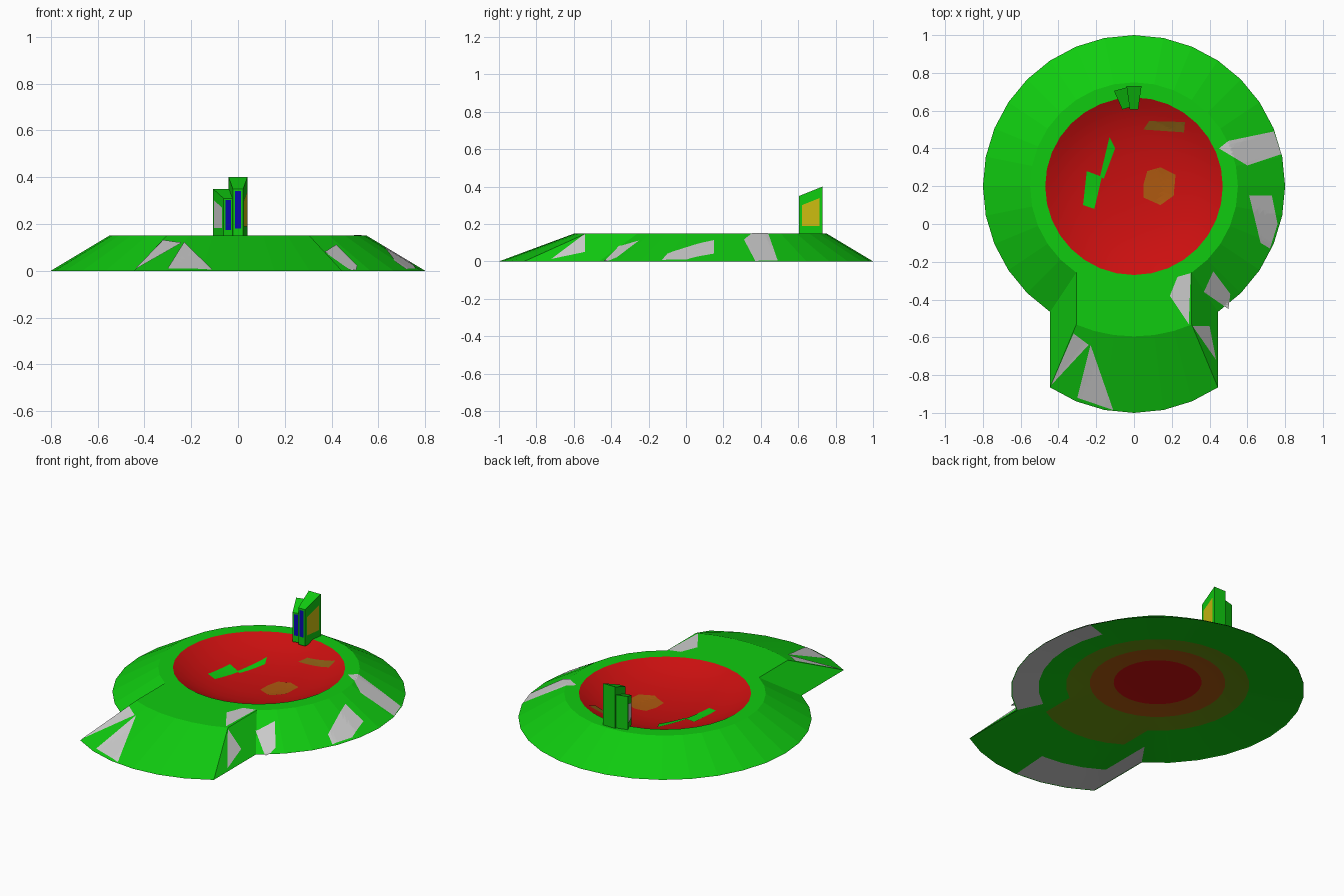
import bpy, bmesh, math
from mathutils import Vector, Matrix
from mathutils.bvhtree import BVHTree

if "Cube" in bpy.data.objects:
    bpy.data.objects.remove(bpy.data.objects["Cube"])


def mat(name, r, g, b):
    m = bpy.data.materials.new(name)
    m.diffuse_color = (r, g, b, 1)
    m.use_nodes = True
    m.node_tree.nodes["Principled BSDF"].inputs["Base Color"].default_value = m.diffuse_color
    return m


GREEN = mat("green", 0.005, 0.6, 0.005)
RED = mat("red", 0.6, 0.005, 0.005)
BLUE = mat("blue", 0.003, 0.003, 0.45)
YELLOW = mat("yellow", 0.6, 0.5, 0.005)
BROWN = mat("brown", 0.25, 0.11, 0.007)
OLIVE = mat("olive", 0.15, 0.3, 0.005)
RUST = mat("rust", 0.42, 0.1, 0.005)
GREY = mat("grey", 0.62, 0.62, 0.62)


def finish(name, bm, mats):
    me = bpy.data.meshes.new(name)
    bm.to_mesh(me)
    bm.free()
    for m in mats:
        me.materials.append(m)
    ob = bpy.data.objects.new(name, me)
    bpy.context.collection.objects.link(ob)
    return ob


def outline(r, z, corner=0.0, middle=0.0):
    """32-sided circle around (0, 0.2); the six front sides are pushed forward."""
    pts = []
    for i in range(-16, 16):
        a = math.radians(i * 11.25)
        p = Vector((r * math.sin(a), 0.2 - r * math.cos(a), z))
        s = middle + (corner - middle) * (abs(i) / 3) ** 2
        q = p - Vector((0, s, 0))
        if i == -3:
            pts += [p, q]
        elif i == 3:
            pts += [q, p]
        else:
            pts.append(q if abs(i) < 3 else p)
    return pts


def shell(rings, mat_of, smooth_from):
    """Skin successive outlines, last one closed to a centre point."""
    bm = bmesh.new()
    loops = [[bm.verts.new(p) for p in ring] for ring in rings[:-1]]
    tip = bm.verts.new(rings[-1])
    n = len(loops[0])
    for k, a in enumerate(loops):
        for i in range(n):
            j = (i + 1) % n
            if k + 1 < len(loops):
                b = loops[k + 1]
                f = bm.faces.new((a[i], a[j], b[j], b[i]))
            else:
                f = bm.faces.new((a[i], a[j], tip))
            f.material_index = mat_of(k, f.calc_center_median())
            f.smooth = k >= smooth_from
    bmesh.ops.remove_doubles(bm, verts=bm.verts, dist=0.0005)
    return bm


# mound with front tongue, flat rim and round smooth bowl
bowl = [(0.42, 0.123), (0.36, 0.098), (0.28, 0.074), (0.15, 0.053)]
rings = [outline(0.8, 0, 0.4, 0.4), outline(0.55, 0.15, 0.275, 0.245), outline(0.47, 0.15)]
rings += [outline(r, z) for r, z in bowl] + [Vector((0, 0.2, 0.048))]
bm = shell(rings, lambda k, c: int(k > 1), 2)
tree = BVHTree.FromBMesh(bm)
finish("mound", bm, [GREEN, RED])


# shallow underside, green fading to red, grey at two edges
def under_mat(k, c):
    right = c.x > 0.4 and -0.5 < c.y < 0.5
    tongue = c.y < -0.45 and (c.x < -0.33 or (c.x < -0.05 and c.y < -0.75))
    if k == 0 and (right or tongue):
        return 4
    return (0, 0, 1, 2, 3)[k]


under = [outline(0.795, 0.001, 0.4, 0.4), outline(0.65, 0.015, 0.33, 0.33),
         outline(0.5, 0.03, 0.2, 0.2), outline(0.37, 0.042), outline(0.24, 0.047),
         Vector((0, 0.2, 0.045))]
bm = shell(under, under_mat, 0)
bmesh.ops.reverse_faces(bm, faces=bm.faces)
finish("underside", bm, [GREEN, OLIVE, RUST, RED, GREY])


# surface patches laid on the mound
def patch(name, material, pts):
    bm = bmesh.new()
    bm.faces.new([bm.verts.new((x, y, 0)) for x, y in pts])
    bmesh.ops.triangulate(bm, faces=bm.faces)
    bmesh.ops.subdivide_edges(bm, edges=bm.edges, cuts=7, use_grid_fill=True)
    for v in bm.verts:
        hit = tree.ray_cast(Vector((v.co.x, v.co.y, 1)), Vector((0, 0, -1)))[0]
        v.co.z = (hit.z if hit else 0) + 0.003
    bmesh.ops.recalc_face_normals(bm, faces=bm.faces)
    if sum(f.normal.z for f in bm.faces) < 0:
        bmesh.ops.reverse_faces(bm, faces=bm.faces)
    finish(name, bm, [material])


patch("rock_right_back", GREY, [(0.45, 0.4), (0.6, 0.31), (0.78, 0.37), (0.74, 0.49), (0.5, 0.44)])
patch("rock_right_mid", GREY, [(0.61, 0.15), (0.73, 0.15), (0.76, 0.0), (0.72, -0.13), (0.67, -0.1)])
patch("rock_right_front", GREY, [(0.42, -0.25), (0.37, -0.36), (0.5, -0.45), (0.51, -0.37)])
patch("rock_tongue_top", GREY, [(0.3, -0.26), (0.23, -0.28), (0.19, -0.38), (0.29, -0.53)])
patch("rock_tongue_side", GREY, [(0.31, -0.54), (0.4, -0.54), (0.435, -0.72)])
patch("rock_tongue_left", GREY, [(-0.44, -0.855), (-0.32, -0.58), (-0.24, -0.64)])
patch("rock_tongue_front", GREY, [(-0.23, -0.64), (-0.3, -0.92), (-0.11, -0.985)])
patch("grass_back", GREEN, [(-0.13, 0.46), (-0.1, 0.4), (-0.16, 0.24), (-0.18, 0.25)])
patch("grass_front", GREEN, [(-0.25, 0.28), (-0.27, 0.1), (-0.21, 0.08), (-0.17, 0.25)])
patch("dirt_back", BROWN, [(0.05, 0.5), (0.08, 0.545), (0.27, 0.54), (0.265, 0.485)])
patch("dirt_centre", RUST, [(0.05, 0.21), (0.07, 0.28), (0.14, 0.3), (0.22, 0.26),
                            (0.21, 0.15), (0.14, 0.1), (0.05, 0.14)])


# tapered pillar with slanted top, front stripe and side panels
def pillar(name, loc, turn, s, left_mat):
    m = Matrix.Translation(loc) @ Matrix.Rotation(turn, 4, 'Z') @ Matrix.Diagonal((*s, 1))

    def half(y):
        return 0.022 + 0.018 * y / 0.125

    def top(y):
        return 0.2 + 0.05 * y / 0.125

    bm = bmesh.new()
    corners = [(-1, 0), (1, 0), (1, 0.125), (-1, 0.125)]
    low = [bm.verts.new((sx * half(y), y, -0.02)) for sx, y in corners]
    high = [bm.verts.new((sx * half(y), y, top(y))) for sx, y in corners]
    bm.faces.new(low[::-1])
    bm.faces.new(high)
    for i in range(4):
        j = (i + 1) % 4
        bm.faces.new((low[i], low[j], high[j], high[i]))
    # front stripe
    f = bm.faces.new([bm.verts.new((x, -0.002, z)) for x, z in
                      [(-0.013, 0.03), (0.013, 0.03), (0.013, 0.19), (-0.013, 0.19)]])
    f.material_index = 1
    # side panels
    for sx, idx in ((1, 2), (-1, 3)):
        pts = [(0.015, 0.04), (0.11, 0.04), (0.11, top(0.11) - 0.055), (0.015, top(0.015) - 0.055)]
        f = bm.faces.new([bm.verts.new((sx * (half(y) + 0.002), y, z)) for y, z in pts[::sx]])
        f.material_index = idx
    bm.transform(m)
    finish(name, bm, [GREEN, BLUE, YELLOW, left_mat])


pillar("tall_pillar", (0, 0.605, 0.15), 0, (1, 1, 1), YELLOW)
pillar("short_pillar", (-0.042, 0.612, 0.15), math.radians(15), (0.95, 0.85, 0.8), GREY)
